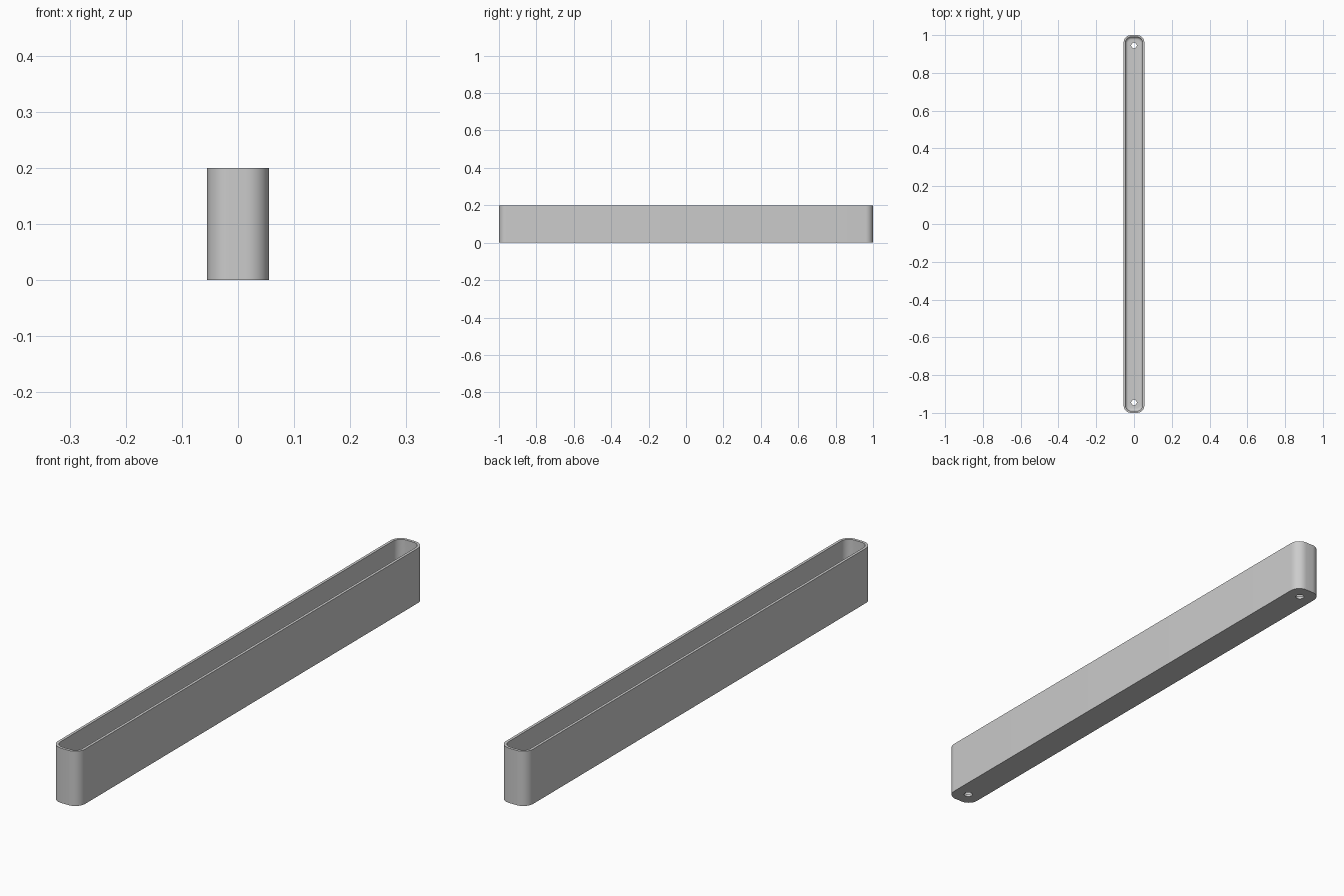
import bpy
import bmesh
from math import cos, sin, pi, radians

old = bpy.data.objects.get("Cube")
if old:
    bpy.data.objects.remove(old)

WIDTH, LENGTH, HEIGHT = 0.11, 2.0, 0.2
CORNER, WALL, FLOOR, FILLET = 0.04, 0.01, 0.01, 0.015
HOLE_RADIUS, HOLE_Y = 0.015, 0.945
CORNER_STEPS, FILLET_STEPS, HOLE_SIDES = 10, 6, 32

grey = bpy.data.materials.new("plain grey")
grey.use_nodes = True
grey.diffuse_color = (0.6, 0.6, 0.6, 1)
grey.node_tree.nodes["Principled BSDF"].inputs["Base Color"].default_value = (0.6, 0.6, 0.6, 1)

bm = bmesh.new()


def ring(points, z):
    """Closed loop of vertices at one height."""
    return [bm.verts.new((x, y, z)) for x, y in points]


def rounded_outline(inset):
    """Rounded rectangle, moved inwards by the inset."""
    cx, cy, r = WIDTH / 2 - CORNER, LENGTH / 2 - CORNER, CORNER - inset
    points = []
    for quarter, (sx, sy) in enumerate([(1, 1), (-1, 1), (-1, -1), (1, -1)]):
        for i in range(CORNER_STEPS + 1):
            a = (quarter + i / CORNER_STEPS) * pi / 2
            points.append((sx * cx + r * cos(a), sy * cy + r * sin(a)))
    return points


def circle(y):
    angles = [2 * pi * i / HOLE_SIDES for i in range(HOLE_SIDES)]
    return [(HOLE_RADIUS * cos(a), y + HOLE_RADIUS * sin(a)) for a in angles]


def bridge(lower, upper):
    n = len(lower)
    for i in range(n):
        j = (i + 1) % n
        bm.faces.new((lower[i], lower[j], upper[j], upper[i]))


def fill(loops):
    """Flat face with holes bounded by the given loops."""
    edges = []
    for loop in loops:
        for a, b in zip(loop, loop[1:] + loop[:1]):
            edges.append(bm.edges.get((a, b)) or bm.edges.new((a, b)))
    bmesh.ops.triangle_fill(bm, use_beauty=True, edges=edges)


# Outer wall, rim, inner wall and rounded inner bottom edge
sections = [(0, 0), (0, HEIGHT), (WALL, HEIGHT)]
for i in range(FILLET_STEPS + 1):
    a = i / FILLET_STEPS * pi / 2
    sections.append((WALL + FILLET * (1 - cos(a)), FLOOR + FILLET * (1 - sin(a))))
rings = [ring(rounded_outline(inset), z) for inset, z in sections]
for lower, upper in zip(rings, rings[1:]):
    bridge(lower, upper)

# Screw holes through the floor
below, above = [], []
for y in (-HOLE_Y, HOLE_Y):
    below.append(ring(circle(y), 0))
    above.append(ring(circle(y), FLOOR))
    bridge(below[-1], above[-1])

# Underside and inner floor
fill([rings[0]] + below)
fill([rings[-1]] + above)
bmesh.ops.recalc_face_normals(bm, faces=bm.faces)

mesh = bpy.data.meshes.new("long_tray")
bm.to_mesh(mesh)
bm.free()
mesh.materials.append(grey)
tray = bpy.data.objects.new("long_tray", mesh)
bpy.context.collection.objects.link(tray)

bpy.ops.object.select_all(action='DESELECT')
tray.select_set(True)
bpy.context.view_layer.objects.active = tray
bpy.ops.object.shade_smooth_by_angle(angle=radians(30))
